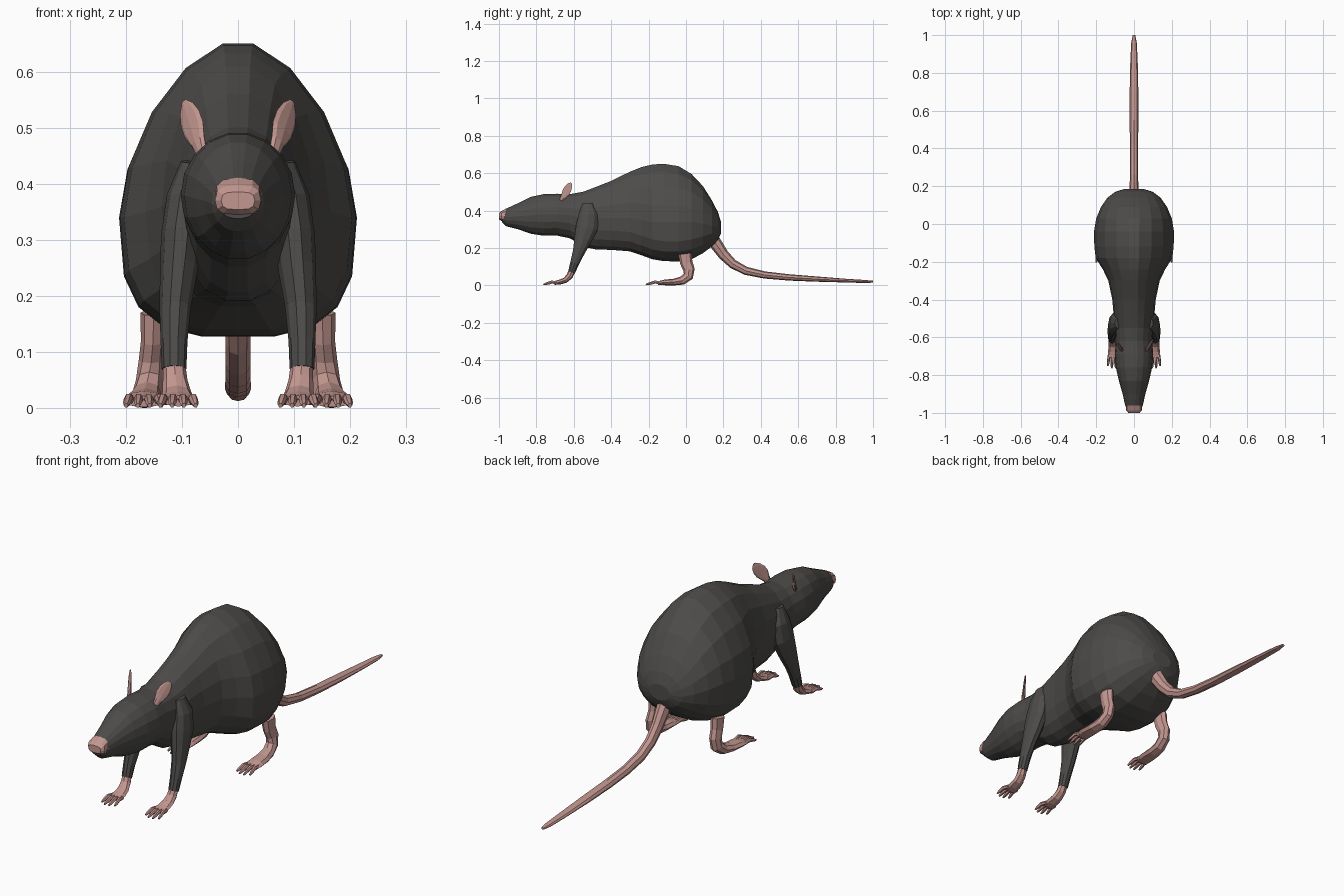
import bpy, bmesh, math
from mathutils import Vector

X, Z = Vector((1, 0, 0)), Vector((0, 0, 1))


def material(name, rgb):
    m = bpy.data.materials.new(name)
    m.diffuse_color = (*rgb, 1)
    return m


FUR = material("dark_fur", (0.075, 0.072, 0.068))
SKIN = material("pink_skin", (0.55, 0.31, 0.28))


def section(c, a, b, ra, up, down, n=8, e_up=2, e_down=2):
    """Superellipse ring round c, with separate upper and lower halves."""
    pts = []
    for i in range(n):
        t = 2 * math.pi * i / n
        co, si = math.cos(t), math.sin(t)
        e = e_up if si >= 0 else e_down
        u = math.copysign(abs(co) ** (2 / e), co)
        v = math.copysign(abs(si) ** (2 / e), si)
        pts.append(c + a * (u * ra) + b * (v * (up if si >= 0 else down)))
    return pts


def loft(name, rings, mat, mirror=False):
    """Skin a list of rings and close both ends."""
    bm = bmesh.new()
    loops = [[bm.verts.new(p) for p in r] for r in rings]
    n = len(loops[0])
    for r0, r1 in zip(loops, loops[1:]):
        for i in range(n):
            j = (i + 1) % n
            bm.faces.new((r0[i], r0[j], r1[j], r1[i]))
    bm.faces.new(loops[0])
    bm.faces.new(loops[-1])
    bmesh.ops.recalc_face_normals(bm, faces=bm.faces)
    me = bpy.data.meshes.new(name)
    bm.to_mesh(me)
    bm.free()
    me.materials.append(mat)
    ob = bpy.data.objects.new(name, me)
    bpy.context.collection.objects.link(ob)
    if mirror:
        ob.modifiers.new("mirror", 'MIRROR')
    return ob


def tube(name, path, mat, n=8, mirror=False):
    """Tube along (x, y, z, half width, half thickness) points."""
    pts = [Vector(p[:3]) for p in path]
    rings = []
    for i, p in enumerate(path):
        t = pts[min(i + 1, len(pts) - 1)] - pts[max(i - 1, 0)]
        b = t.cross(X).normalized()
        rings.append(section(pts[i], X, b, p[3], p[4], p[4], n))
    return loft(name, rings, mat, mirror)


def trunk(name, rows, mat, n):
    """Upright rings from (y, top, bottom, half width, widest z, e_up, e_down)."""
    rings = [section(Vector((0, y, m)), X, Z, w, t - m, m - b, n, eu, ed)
             for y, t, b, w, m, eu, ed in rows]
    return loft(name, rings, mat)


# Head and body in one skin, snout to rump
trunk("body", [
    (-0.985, .385, .338, .034, .36, 2, 2),
    (-0.96, .412, .315, .047, .365, 2, 2),
    (-0.90, .440, .300, .060, .37, 2, 2),
    (-0.83, .475, .275, .080, .375, 2, 2),
    (-0.76, .490, .264, .096, .38, 2, 2),
    (-0.69, .492, .265, .102, .38, 2, 2),
    (-0.62, .490, .250, .096, .375, 2, 2),
    (-0.55, .503, .205, .100, .36, 2, 2),
    (-0.48, .530, .190, .108, .36, 2, 2.2),
    (-0.40, .562, .188, .115, .36, 2, 2.3),
    (-0.30, .612, .180, .136, .36, 1.9, 2.4),
    (-0.24, .637, .160, .165, .35, 1.8, 2.6),
    (-0.18, .652, .138, .203, .34, 1.7, 2.8),
    (-0.12, .656, .128, .210, .34, 1.7, 3),
    (-0.04, .643, .126, .212, .34, 1.7, 3),
    (0.03, .600, .138, .200, .34, 1.8, 2.8),
    (0.09, .535, .170, .175, .33, 1.9, 2.5),
    (0.14, .455, .208, .140, .32, 2, 2.2),
    (0.17, .395, .240, .100, .31, 2, 2),
    (0.186, .345, .275, .050, .31, 2, 2),
], FUR, 18)

# Nose
trunk("nose", [
    (-1.0, .386, .354, .030, .37, 3, 3),
    (-0.987, .398, .345, .041, .37, 3, 3),
    (-0.962, .411, .352, .042, .37, 3, 3),
], SKIN, 12)

# Tail
tube("tail", [
    (0, .135, .26, .030, .035), (0, .165, .215, .027, .033),
    (0, .20, .165, .023, .029), (0, .25, .115, .022, .025),
    (0, .32, .078, .022, .022), (0, .42, .056, .022, .019),
    (0, .55, .043, .023, .017), (0, .70, .034, .023, .014),
    (0, .85, .026, .020, .010), (0, .96, .021, .015, .008),
    (0, 1.0, .020, .007, .005),
], SKIN, 8)

# Front legs
tube("front_leg", [
    (.080, -.525, .44, .022, .030), (.092, -.52, .38, .035, .055),
    (.100, -.53, .31, .037, .062), (.105, -.55, .25, .034, .050),
    (.112, -.573, .18, .028, .034), (.114, -.595, .12, .024, .025),
    (.114, -.612, .07, .022, .020),
], FUR, 10, True)
tube("front_paw", [
    (.114, -.609, .08, .020, .018), (.112, -.622, .05, .022, .018),
    (.109, -.645, .028, .026, .015), (.107, -.675, .018, .030, .013),
    (.106, -.705, .013, .028, .010),
], SKIN, 8, True)

# Hind feet
tube("hind_foot", [
    (.150, -.005, .17, .024, .036), (.152, .002, .12, .021, .033),
    (.155, .016, .085, .022, .031), (.158, .012, .050, .024, .028),
    (.162, -.020, .026, .027, .023), (.166, -.065, .018, .032, .018),
    (.168, -.115, .016, .036, .015), (.168, -.150, .012, .033, .010),
], SKIN, 8, True)


# Four fanned toes on each foot
def toes(name, cx, y0, length):
    for i, k in enumerate((-1.5, -.5, .5, 1.5)):
        reach = length * (1 if abs(k) < 1 else .85)
        tube(f"{name}_{i + 1}", [
            (cx + k * .015, y0, .014, .008, .009),
            (cx + k * .018, y0 - reach * .45, .018, .008, .009),
            (cx + k * .020, y0 - reach * .8, .010, .007, .007),
            (cx + k * .021, y0 - reach, .005, .004, .004),
        ], SKIN, 6, True)


toes("front_toe", .107, -.685, .078)
toes("hind_toe", .168, -.132, .083)

# Ears: thin leaves leaning out and back
up = Vector((.29, .49, .82)).normalized()
flat = Vector((.75, -.65, .12)).normalized()
wide = flat.cross(up).normalized()
base = Vector((.064, -.668, .455))
loft("ear", [section(base + up * h, wide, flat, w, d, d, 8) for h, w, d in (
    (0, .012, .008), (.025, .018, .008), (.050, .027, .006),
    (.075, .027, .005), (.097, .019, .004), (.112, .006, .002))], SKIN, True)
